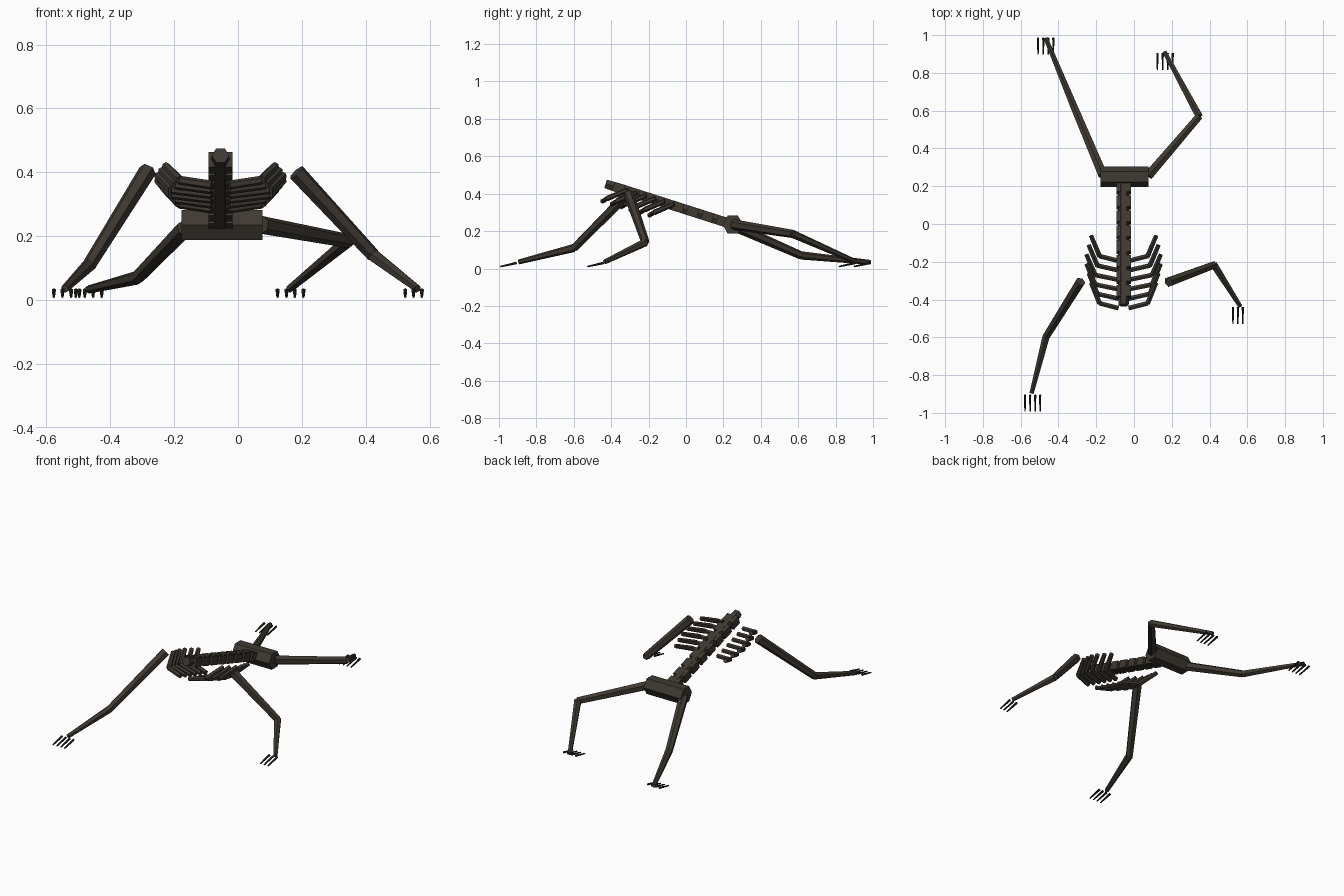
import bpy
from mathutils import Vector, Matrix

cube = bpy.data.objects.get("Cube")
if cube:
    bpy.data.objects.remove(cube, do_unlink=True)


def make_material(name, rgb):
    mat = bpy.data.materials.new(name)
    mat.use_nodes = True
    mat.diffuse_color = (*rgb, 1)
    mat.node_tree.nodes["Principled BSDF"].inputs["Base Color"].default_value = (*rgb, 1)
    return mat


BONE = make_material("dark brown bone", (0.05, 0.041, 0.032))
CLAW = make_material("black brown claw", (0.022, 0.019, 0.016))
CX = -0.055  # spine line


def frame(a, b):
    """Matrix at the middle of a-b, local z along it, local x kept level."""
    z = (b - a).normalized()
    x = Vector((0, 0, 1)).cross(z)
    x = x.normalized() if x.length > 0.01 else Vector((1, 0, 0))
    y = z.cross(x)
    rot = Matrix((x, y, z)).transposed().to_4x4()
    return Matrix.Translation((a + b) / 2) @ rot


def bone(name, a, b, r1, r2, mat=BONE, sides=6, spin=0):
    a, b = Vector(a), Vector(b)
    bpy.ops.mesh.primitive_cone_add(vertices=sides, radius1=r1, radius2=r2, depth=(b - a).length)
    ob = bpy.context.object
    ob.name = name
    ob.matrix_world = frame(a, b) @ Matrix.Rotation(spin, 4, 'Z')
    ob.data.materials.append(mat)
    return ob


def spine_point(y):
    return Vector((CX, y, 0.315 - 0.32 * y))


# Spine: thin core, block vertebrae and neck stub
QUARTER = 1.5708
bone("spine_core", spine_point(-0.38), spine_point(0.24), 0.03, 0.03, spin=QUARTER)
bone("neck", spine_point(-0.43), spine_point(-0.34), 0.027, 0.03, spin=QUARTER)
for i in range(8):
    y = -0.36 + i * 0.079
    bpy.ops.mesh.primitive_cube_add(size=1)
    ob = bpy.context.object
    ob.name = f"vertebra_{i + 1}"
    ob.matrix_world = (frame(spine_point(y - 0.03), spine_point(y + 0.03))
                       @ Matrix.Diagonal((0.076, 0.05, 0.062, 1)))
    ob.data.materials.append(BONE)

# Pelvis: six-sided bar lying across
bone("pelvis", (-0.177, 0.25, 0.235), (0.077, 0.25, 0.235), 0.055, 0.055, spin=QUARTER)

# Ribs: two straight pieces each, widest in the middle of the cage
for i in range(6):
    y = -0.445 + i * 0.05
    z = 0.36 - i * 0.015
    bulge = 0.03 * (1 - abs(i - 2.5) / 2.5)
    for side, word in ((1, "left"), (-1, "right")):
        start = (CX + side * 0.028, y, z)
        bend = (CX + side * (0.127 + bulge), y + 0.025, z + 0.015)
        tip = (CX + side * (0.172 + bulge), y + 0.132, z + 0.06)
        bone(f"{word}_rib_inner_{i + 1}", start, bend, 0.014, 0.014)
        bone(f"{word}_rib_outer_{i + 1}", bend, tip, 0.015, 0.013)


# Limbs: upper bone, lower bone, claws all pointing forward
def limb(name, top, joint, end, claw_xs, claw_y):
    bone(name + "_upper", top, joint, 0.028, 0.022)
    bone(name + "_lower", joint, end, 0.022, 0.013)
    for i, x in enumerate(claw_xs):
        bone(f"{name}_claw_{i + 1}", (x, claw_y, 0.03), (x, claw_y - 0.088, 0.01),
             0.007, 0.004, CLAW)


limb("right_front_leg", (-0.283, -0.305, 0.405), (-0.466, -0.598, 0.11), (-0.542, -0.895, 0.035),
     (-0.577, -0.55, -0.523, -0.497), -0.905)
limb("left_front_leg", (0.183, -0.307, 0.4), (0.424, -0.217, 0.14), (0.562, -0.435, 0.035),
     (0.524, 0.55, 0.576), -0.44)
limb("right_hind_leg", (-0.165, 0.26, 0.225), (-0.315, 0.615, 0.07), (-0.468, 0.985, 0.033),
     (-0.508, -0.48, -0.454, -0.427), 0.985)
limb("left_hind_leg", (0.075, 0.255, 0.235), (0.345, 0.57, 0.185), (0.162, 0.91, 0.035),
     (0.124, 0.152, 0.178, 0.205), 0.905)
